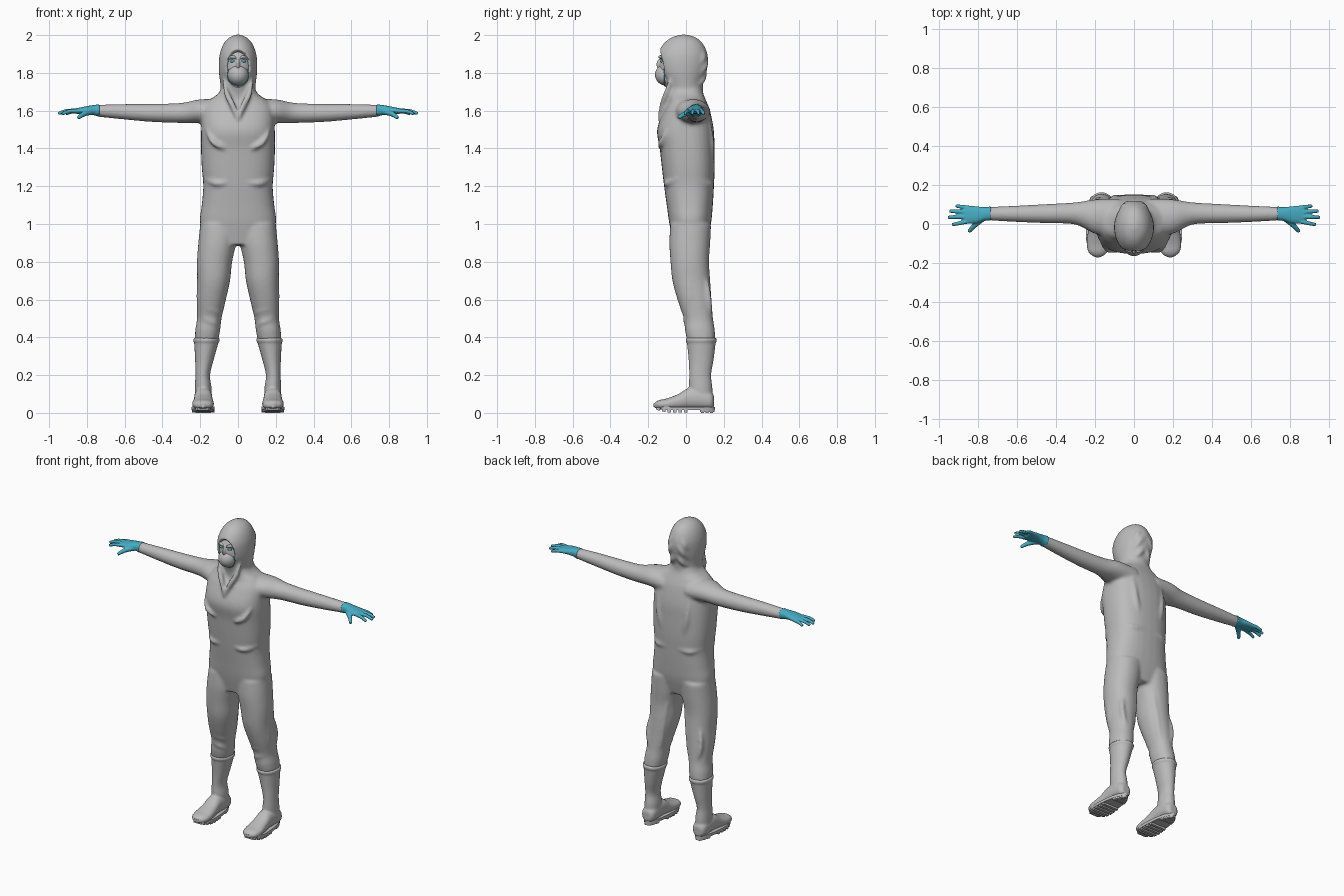
import bpy, bmesh, math
from mathutils import Vector, Matrix

cube = bpy.data.objects.get("Cube")
if cube:
    bpy.data.objects.remove(cube)


def material(name, rgb):
    m = bpy.data.materials.new(name)
    m.use_nodes = True
    m.diffuse_color = (*rgb, 1)
    m.node_tree.nodes["Principled BSDF"].inputs["Base Color"].default_value = (*rgb, 1)
    return m


grey = material("suit grey", (0.5, 0.5, 0.5))
teal = material("glove teal", (0.06, 0.42, 0.55))


def skin_rings(bm, rings):
    """Bridge a list of coordinate rings and cap both ends."""
    rows = [[bm.verts.new(p) for p in ring] for ring in rings]
    n = len(rows[0])
    for a, b in zip(rows, rows[1:]):
        for i in range(n):
            bm.faces.new((a[i], a[(i + 1) % n], b[(i + 1) % n], b[i]))
    bm.faces.new(rows[0])
    bm.faces.new(rows[-1])


def smooth_path(rows, steps=4):
    """Catmull-Rom interpolation of equally long tuples."""
    rows = [Vector(r) for r in rows]
    out = []
    for i in range(len(rows) - 1):
        p0, p1 = rows[max(i - 1, 0)], rows[i]
        p2, p3 = rows[i + 1], rows[min(i + 2, len(rows) - 1)]
        for k in range(steps):
            t = k / steps
            out.append(0.5 * (2 * p1 + (p2 - p0) * t + (2 * p0 - 5 * p1 + 4 * p2 - p3) * t * t
                              + (3 * p1 - p0 - 3 * p2 + p3) * t ** 3))
    return out + [rows[-1]]


def loft(bm, axis, rows, square=2.0, n=32):
    """Rows: position on axis, two centre coordinates, two radii."""
    rings = []
    for t, c1, c2, r1, r2 in smooth_path(rows):
        ring = []
        for i in range(n):
            a = math.tau * i / n
            c, s = math.cos(a), math.sin(a)
            u = c1 + r1 * math.copysign(abs(c) ** (2 / square), c)
            v = c2 + r2 * math.copysign(abs(s) ** (2 / square), s)
            ring.append({"x": (t, u, v), "y": (u, t, v), "z": (u, v, t)}[axis])
        rings.append(ring)
    skin_rings(bm, rings)


def tube(bm, points, r0, r1, n=12, swell=False):
    """Round tube along a path; swell tapers both ends like a cloth fold."""
    path = smooth_path(points)
    rings = []
    for i, p in enumerate(path):
        t = i / (len(path) - 1)
        r = r0 + (r1 - r0) * (math.sin(math.pi * t) if swell else t)
        d = path[min(i + 1, len(path) - 1)] - path[max(i - 1, 0)]
        q = d.to_track_quat("Z", "Y")
        rings.append([p + q @ Vector((r * math.cos(math.tau * k / n), r * math.sin(math.tau * k / n), 0))
                      for k in range(n)])
    skin_rings(bm, rings)


def ball(bm, centre, radii):
    m = Matrix.Translation(centre) @ Matrix.Diagonal((*radii, 1))
    bmesh.ops.create_uvsphere(bm, u_segments=32, v_segments=20, radius=1, matrix=m)


def finish(bm, name, mat, mirror=True, angle=40):
    bmesh.ops.recalc_face_normals(bm, faces=bm.faces)
    me = bpy.data.meshes.new(name)
    bm.to_mesh(me)
    bm.free()
    ob = bpy.data.objects.new(name, me)
    bpy.context.collection.objects.link(ob)
    me.materials.append(mat)
    bpy.ops.object.select_all(action="DESELECT")
    ob.select_set(True)
    bpy.context.view_layer.objects.active = ob
    bpy.ops.object.shade_smooth_by_angle(angle=math.radians(angle))
    if mirror:
        ob.modifiers.new("mirror", "MIRROR").use_mirror_merge = False
    return ob


def fuse(ob, size, smooth):
    r = ob.modifiers.new("fuse", "REMESH")
    r.mode, r.voxel_size, r.use_smooth_shade = "VOXEL", size, True
    if smooth:
        s = ob.modifiers.new("soften", "SMOOTH")
        s.factor, s.iterations = 0.5, smooth


# Suit: trunk, hood, legs and sleeves fused into one cloth surface
bm = bmesh.new()
loft(bm, "z", [(.89, 0, .02, .15, .085), (1, 0, .022, .2, .11), (1.1, 0, .02, .192, .122), (1.2, 0, .016, .184, .132),
               (1.3, 0, .012, .192, .14), (1.4, 0, .006, .196, .145), (1.5, 0, -.003, .195, .15),
               (1.6, 0, .005, .188, .122), (1.65, 0, .008, .16, .1), (1.69, 0, 0, .105, .092),
               (1.74, 0, -.005, .08, .085)], 2.5)
loft(bm, "z", [(1.68, 0, 0, .088, .09), (1.75, 0, -.01, .095, .102), (1.8, 0, -.016, .101, .124),
               (1.85, 0, -.018, .102, .134), (1.9, 0, -.018, .097, .132), (1.95, 0, -.015, .079, .108),
               (1.985, 0, -.012, .05, .07), (2.003, 0, -.012, .012, .018)])
loft(bm, "z", [(.385, .167, .08, .062, .074), (.44, .16, .073, .066, .079), (.5, .152, .066, .065, .077),
               (.6, .141, .045, .077, .09), (.7, .129, .028, .087, .1), (.8, .124, .02, .093, .102),
               (.9, .11, .02, .1, .108), (1, .1, .025, .1, .108)], 2.2)
loft(bm, "x", [(.08, .03, 1.59, .1, .07), (.2, .038, 1.597, .088, .063), (.3, .054, 1.588, .057, .053),
               (.45, .053, 1.588, .049, .048), (.6, .052, 1.594, .042, .041), (.755, .053, 1.6, .034, .031)])

# Cloth folds
folds = [
    ([(.08, -.085, 1.77), (.06, -.105, 1.69), (.025, -.128, 1.62), (0, -.148, 1.55)], .017),
    ([(.17, -.1, 1.5), (.13, -.135, 1.43), (.07, -.14, 1.4)], .014),
    ([(.18, -.04, 1.24), (.12, -.1, 1.215), (.05, -.115, 1.22)], .013),
    ([(.18, .06, 1.23), (.12, .125, 1.21), (.03, .145, 1.22)], .014),
    ([(.07, .135, 1.28), (.1, .135, 1.42), (.11, .11, 1.6)], .017),
    ([(.03, .09, 1.92), (.05, .09, 1.88), (.07, .06, 1.83)], .018),
    ([(0, .108, 1.89), (.04, .1, 1.84), (.06, .07, 1.78)], .018),
    ([(0, .1, 1.82), (.03, .09, 1.77), (.06, .06, 1.73)], .018),
    ([(.1, .03, .46), (.13, .0, .48), (.18, .005, .5), (.21, .05, .52)], .014),
    ([(.1, .08, .5), (.1, .01, .53), (.15, -.02, .55), (.2, .0, .56)], .012),
    ([(.15, .13, .45), (.19, .12, .6), (.17, .1, .75)], .017),
    ([(.1, .12, .52), (.09, .11, .65), (.06, .1, .85)], .014),
    ([(.19, .02, .5), (.21, .02, .62), (.2, .01, .8)], .012),
]
for path, r in folds:
    tube(bm, path, .003, r, swell=True)
suit = finish(bm, "suit", grey)

# Cutter for the face opening of the hood
bm = bmesh.new()
ball(bm, (0, -.16, 1.825), (.067, .085, .1))
cutter = finish(bm, "face_opening_cutter", grey, False)
cutter.hide_render = cutter.hide_viewport = True
fuse(suit, .009, 0)
cut = suit.modifiers.new("face opening", "BOOLEAN")
cut.operation, cut.object, cut.solver = "DIFFERENCE", cutter, "EXACT"
fuse(suit, .008, 4)

# Face with nose and brows
bm = bmesh.new()
ball(bm, (0, -.065, 1.825), (.074, .076, .12))
ball(bm, (0, -.135, 1.845), (.011, .022, .03))
for s in (-1, 1):
    tube(bm, [(s * .01, -.14, 1.878), (s * .03, -.136, 1.886), (s * .052, -.115, 1.876)], .004, .009, swell=True)
fuse(finish(bm, "face", grey, False), .004, 3)

# Eyes
bm = bmesh.new()
ball(bm, (.028, -.127, 1.862), (.015, .009, .008))
finish(bm, "eyes", teal)

# Breathing mask with its coloured edge
bm = bmesh.new()
ball(bm, (0, -.105, 1.79), (.056, .059, .057))
finish(bm, "mask", grey, False)
bm = bmesh.new()
edge = []
for k in range(17):
    a = math.tau * k / 16
    edge.append((.056 * math.cos(a), -.113 - .012 * max(0, math.sin(a)), 1.79 + .058 * math.sin(a)))
tube(bm, edge, .003, .003, 8)
finish(bm, "mask_edge", teal, False)

# Boots: shaft and foot fused
bm = bmesh.new()
loft(bm, "z", [(.05, .184, .085, .042, .055), (.13, .184, .078, .044, .062), (.2, .187, .075, .039, .058),
               (.28, .178, .08, .049, .066), (.37, .168, .081, .064, .076), (.392, .167, .081, .066, .078)])
loft(bm, "z", [(.378, .167, .081, .07, .082), (.398, .167, .081, .07, .082)])
loft(bm, "y", [(.148, .184, .06, .022, .03), (.13, .184, .065, .043, .045), (.07, .184, .075, .048, .055),
               (.01, .184, .075, .048, .055), (-.04, .184, .058, .052, .042), (-.1, .185, .047, .058, .03),
               (-.145, .185, .043, .048, .024), (-.168, .185, .04, .02, .012)], 2.3)
fuse(finish(bm, "boots", grey), .007, 3)

# Soles: welt plate, heel block and tread bars following the foot outline
def half_width(y):
    t = (y + .172) / .325
    return .6 * (.098 + .014 * math.cos(math.pi * t)) * min(1, 2.1 * math.sqrt(max(0, t * (1 - t))))


def slab(bm, y0, y1, z0, z1, inset=0, n=14):
    ys = [y0 + (y1 - y0) * (1 - math.cos(math.pi * i / n)) / 2 for i in range(n + 1)]
    rings = []
    for y in ys:
        w = max(half_width(y) - inset, .004)
        lift = .25 * max(0, -.1 - y)
        rings.append([(.185 + sx * w, y, z + lift) for sx, z in ((-1, z0), (1, z0), (1, z1), (-1, z1))])
    skin_rings(bm, rings)


bm = bmesh.new()
slab(bm, -.172, .153, .014, .032)
slab(bm, .075, .15, .004, .016, .002)
for i in range(6):
    slab(bm, -.155 + i * .029, -.137 + i * .029, .002, .016, .003, 3)
for i in range(3):
    slab(bm, .08 + i * .024, .095 + i * .024, 0, .006, .005, 3)
finish(bm, "soles", grey, angle=30)

# Gloves: palm, four fingers and thumb fused
bm = bmesh.new()
loft(bm, "x", [(.733, .053, 1.6, .037, .033), (.765, .051, 1.603, .035, .027), (.805, .047, 1.602, .043, .021),
               (.845, .048, 1.599, .046, .016), (.872, .047, 1.597, .038, .012)], 2.3)
fingers = [((.85, .014, 1.598), (.895, .004, 1.596), (.932, -.004, 1.583)),
           ((.85, .037, 1.6), (.91, .036, 1.598), (.953, .034, 1.584)),
           ((.85, .06, 1.6), (.905, .064, 1.597), (.945, .066, 1.584)),
           ((.84, .081, 1.598), (.88, .088, 1.594), (.912, .092, 1.582))]
for path in fingers:
    tube(bm, path, .0125, .0085)
tube(bm, [(.77, .035, 1.597), (.815, -.005, 1.583), (.846, -.04, 1.561)], .019, .009)
fuse(finish(bm, "gloves", teal), .004, 3)
